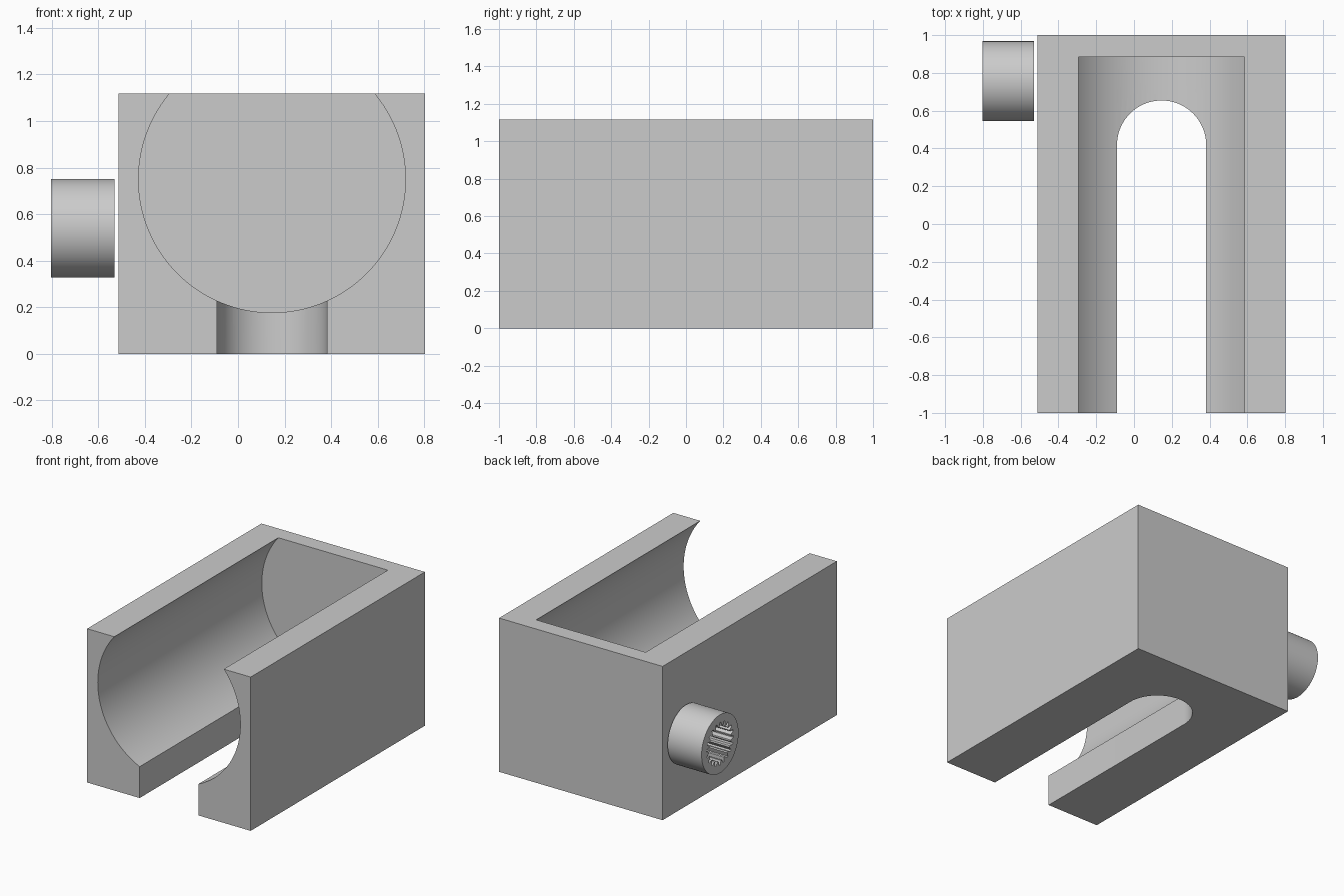
import bpy
import bmesh
from math import sin, cos, pi, radians

old = bpy.data.objects.get("Cube")
if old:
    bpy.data.objects.remove(old, do_unlink=True)

grey = bpy.data.materials.new("plain grey")
grey.use_nodes = True
colour = (0.6, 0.6, 0.6, 1)
grey.diffuse_color = colour
grey.node_tree.nodes["Principled BSDF"].inputs["Base Color"].default_value = colour


def make_object(name, bm):
    bmesh.ops.recalc_face_normals(bm, faces=bm.faces)
    mesh = bpy.data.meshes.new(name)
    bm.to_mesh(mesh)
    bm.free()
    mesh.materials.append(grey)
    obj = bpy.data.objects.new(name, mesh)
    bpy.context.collection.objects.link(obj)
    return obj


def prism(name, outline, offset):
    """Extrude a closed outline of 3D points along an offset."""
    bm = bmesh.new()
    face = bm.faces.new([bm.verts.new(p) for p in outline])
    moved = bmesh.ops.extrude_face_region(bm, geom=[face])["geom"]
    verts = [v for v in moved if isinstance(v, bmesh.types.BMVert)]
    bmesh.ops.translate(bm, verts=verts, vec=offset)
    return make_object(name, bm)


def activate(obj):
    bpy.ops.object.select_all(action="DESELECT")
    obj.select_set(True)
    bpy.context.view_layer.objects.active = obj


def cut(target, cutter):
    cutter.hide_render = True
    mod = target.modifiers.new("cut", "BOOLEAN")
    mod.operation = "DIFFERENCE"
    mod.solver = "EXACT"
    mod.object = cutter
    activate(target)
    bpy.ops.object.modifier_apply(modifier=mod.name)
    bpy.data.objects.remove(cutter, do_unlink=True)


def smooth(obj):
    activate(obj)
    bpy.ops.object.shade_smooth_by_angle(angle=radians(25))


# Rectangular housing
left, right, height = -0.512, 0.802, 1.117
mid = 0.146
housing = prism("housing", [(left, -1, 0), (right, -1, 0), (right, 1, 0), (left, 1, 0)],
                (0, 0, height))

# Round trough, open at the front and top, closed at the back
bore_r, bore_z, bore_end = 0.573, 0.75, 0.883
steps = 128
bore = [(mid + bore_r * cos(2 * pi * i / steps), -1.2, bore_z + bore_r * sin(2 * pi * i / steps))
        for i in range(steps)]
cut(housing, prism("bore_cutter", bore, (0, bore_end + 1.2, 0)))

# Floor slot with a round inner end
slot_r, slot_y = 0.236, 0.418
arc = [(mid + slot_r * cos(pi * i / 48), slot_y + slot_r * sin(pi * i / 48), -0.2)
       for i in range(49)]
slot = [(mid - slot_r, -1.2, -0.2), (mid + slot_r, -1.2, -0.2)] + arc
cut(housing, prism("slot_cutter", slot, (0, 0, 0.7)))
smooth(housing)

# Toothed collar beside the right wall
teeth, outer_r, root_r, tip_r = 20, 0.212, 0.155, 0.125
centre_y, centre_z = 0.756, 0.539
count = teeth * 4
bm = bmesh.new()


def loop(x, radius_at):
    points = []
    for i in range(count):
        a, r = 2 * pi * i / count, radius_at(i)
        points.append(bm.verts.new((x, centre_y + r * cos(a), centre_z + r * sin(a))))
    return points


def rim(i):
    return outer_r


def tooth(i):
    return root_r if i % 4 < 2 else tip_r


x_out, x_in = -0.803, -0.53
rings = [loop(x_out, rim), loop(x_in, rim), loop(x_in, tooth), loop(x_out, tooth)]
for k in range(4):
    a, b = rings[k], rings[(k + 1) % 4]
    for i in range(count):
        j = (i + 1) % count
        bm.faces.new((a[i], a[j], b[j], b[i]))
collar = make_object("toothed_collar", bm)
smooth(collar)
